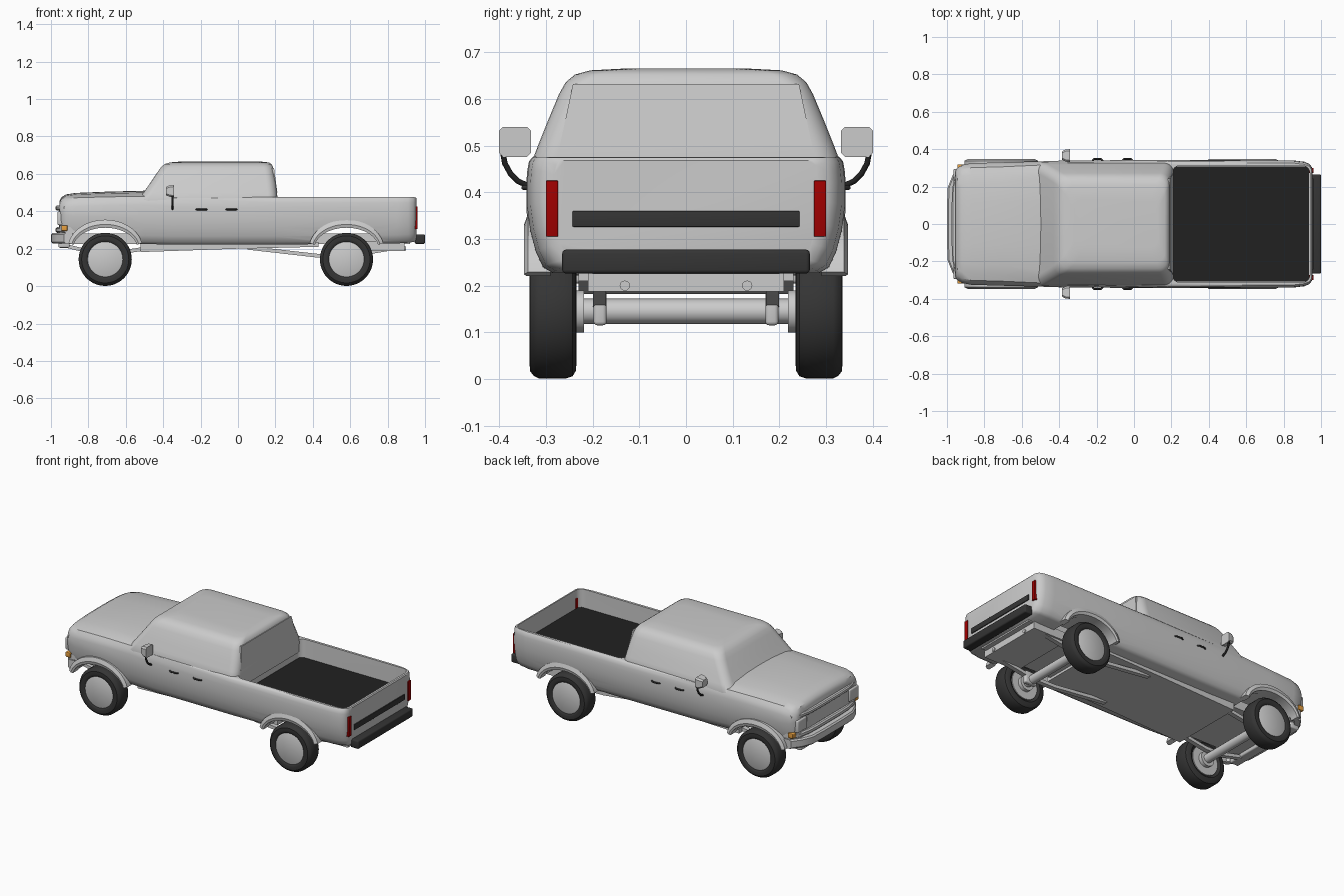
import bpy, bmesh, math
from mathutils import Vector

if "Cube" in bpy.data.objects:
    bpy.data.objects.remove(bpy.data.objects["Cube"])


def material(name, rgb):
    m = bpy.data.materials.new(name)
    m.diffuse_color = (*rgb, 1)
    m.use_nodes = True
    m.node_tree.nodes["Principled BSDF"].inputs["Base Color"].default_value = m.diffuse_color
    return m


BLACK = material("black", (0.015, 0.015, 0.015))
RUBBER = material("rubber", (0.035, 0.035, 0.035))
RED = material("red", (0.35, 0.0, 0.0))
AMBER = material("amber", (0.8, 0.35, 0.05))


def finish(name, bm, mat=None):
    bmesh.ops.recalc_face_normals(bm, faces=bm.faces)
    me = bpy.data.meshes.new(name)
    bm.to_mesh(me)
    bm.free()
    ob = bpy.data.objects.new(name, me)
    bpy.context.collection.objects.link(ob)
    if mat:
        me.materials.append(mat)
    return ob


def loft(name, rings, mat=None, closed=False):
    bm = bmesh.new()
    vs = [[bm.verts.new(p) for p in r] for r in rings]
    n = len(vs[0])
    pairs = list(zip(vs, vs[1:])) + ([(vs[-1], vs[0])] if closed else [])
    for a, b in pairs:
        for i in range(n):
            bm.faces.new((a[i], a[(i + 1) % n], b[(i + 1) % n], b[i]))
    if not closed:
        bm.faces.new(vs[0])
        bm.faces.new(vs[-1])
    return finish(name, bm, mat)


def box(name, x, y, z, bevel=0.0, mat=None):
    bm = bmesh.new()
    bmesh.ops.create_cube(bm, size=1)
    for v in bm.verts:
        v.co = Vector([(r[0] + r[1]) / 2 + c * (r[1] - r[0]) for r, c in zip((x, y, z), v.co)])
    if bevel:
        bmesh.ops.bevel(bm, geom=bm.edges[:], offset=bevel, segments=3, profile=0.5, affect='EDGES')
    return finish(name, bm, mat)


def tube(name, pts, r, mat=None):
    cu = bpy.data.curves.new(name, 'CURVE')
    cu.dimensions = '3D'
    cu.bevel_depth, cu.bevel_resolution, cu.use_fill_caps = r, 4, True
    sp = cu.splines.new('POLY')
    sp.points.add(len(pts) - 1)
    for p, c in zip(sp.points, pts):
        p.co = (*c, 1)
    tmp = bpy.data.objects.new(name, cu)
    bpy.context.collection.objects.link(tmp)
    bm = bmesh.new()
    bm.from_mesh(tmp.to_mesh())
    bpy.data.objects.remove(tmp)
    return finish(name, bm, mat)


def lathe(name, prof, x, z, side, mat=None, n=48):
    """Spin (radius, y) points around an axle line."""
    return loft(name, [[(x + r * math.cos(t * math.tau / n), side * y, z + r * math.sin(t * math.tau / n))
                        for t in range(n)] for r, y in prof], mat)


def plan_bar(name, front, depth, z0, z1, mat=None):
    """Bar that follows a mirrored plan curve of (x, y) points across the nose."""
    pts = [(x, -y) for x, y in reversed(front)] + list(front)
    e = min(0.008, (z1 - z0) / 4)
    sec = [(depth, z0), (e, z0), (0, z0 + e), (0, z1 - e), (e, z1), (depth, z1)]
    return loft(name, [[(x + dx, y, z) for dx, z in sec] for x, y in pts], mat)


def cut(ob, cutter):
    cutter.hide_render = True
    m = ob.modifiers.new("cut", 'BOOLEAN')
    m.operation, m.solver, m.object = 'DIFFERENCE', 'EXACT', cutter
    bpy.context.view_layer.objects.active = ob
    bpy.ops.object.modifier_apply(modifier=m.name)
    bpy.data.objects.remove(cutter)


# Lower body: lofted sections (x, half width, bottom, top, shoulder, crown)
def section(x, w, zb, zt, s, crown):
    h = [(0, zb), (0.84 * w, zb), (0.9 * w, zb + 0.012), (0.945 * w, zb + 0.045), (0.98 * w, zb + 0.09),
         (w, zb + 0.14), (w, zt - 0.055), (w - 0.15 * s, zt - 0.03), (w - 0.4 * s, zt - 0.01),
         (w - s, zt), (w - 1.8 * s, zt + 0.5 * crown), (0.35 * w, zt + 0.9 * crown), (0, zt + crown)]
    return [(x, y, z) for y, z in h] + [(x, -y, z) for y, z in h[-2:0:-1]]


body = loft("lower_body", [section(*s) for s in [
    (-0.955, 0.285, 0.26, 0.445, 0.06, 0.01), (-0.945, 0.30, 0.25, 0.465, 0.06, 0.01),
    (-0.92, 0.315, 0.24, 0.475, 0.06, 0.015), (-0.87, 0.325, 0.235, 0.482, 0.06, 0.016),
    (-0.7, 0.33, 0.23, 0.487, 0.06, 0.018), (-0.5, 0.335, 0.225, 0.49, 0.05, 0.02),
    (-0.35, 0.34, 0.222, 0.482, 0.03, 0.01), (0.18, 0.342, 0.222, 0.476, 0.014, 0),
    (0.85, 0.34, 0.228, 0.476, 0.014, 0), (0.91, 0.333, 0.232, 0.476, 0.014, 0),
    (0.937, 0.322, 0.236, 0.476, 0.014, 0), (0.95, 0.305, 0.24, 0.474, 0.014, 0),
    (0.955, 0.285, 0.245, 0.468, 0.014, 0)]])


# Rounded rectangle ring used by the cab and the bed opening
def ring(z, x0, x1, w, r, k=7):
    out = []
    for i, (cx, cy) in enumerate([(x1 - r, w - r), (x0 + r, w - r), (x0 + r, r - w), (x1 - r, r - w)]):
        for j in range(k):
            a = (i + j / (k - 1)) * math.pi / 2
            out.append((cx + r * math.cos(a), cy + r * math.sin(a), z))
    return out


# Open bed and wheel arches
cut(body, loft("bed_cutter", [ring(z, 0.205, 0.94, 0.312, 0.04) for z in (0.36, 0.6)]))
WHEELS = {"front": -0.71, "rear": 0.58}


def arch(x, rx, rz, y, n=32):
    return [(x + rx * math.cos(t * math.tau / n), y, 0.2 + rz * math.sin(t * math.tau / n)) for t in range(n)]


for end, x in WHEELS.items():
    cut(body, loft("arch_cutter", [arch(x, 0.175, 0.115, y) for y in (-0.5, 0.5)]))
box("bed_floor", (0.21, 0.936), (-0.308, 0.308), (0.355, 0.365), 0, BLACK)

# Cab: rounded rings stacked upward
loft("cab", [ring(*r) for r in [
    (0.40, -0.53, 0.212, 0.325, 0.05), (0.465, -0.53, 0.212, 0.33, 0.05), (0.50, -0.505, 0.208, 0.317, 0.05),
    (0.55, -0.47, 0.203, 0.297, 0.05), (0.61, -0.43, 0.193, 0.272, 0.05), (0.635, -0.412, 0.188, 0.258, 0.05),
    (0.652, -0.393, 0.179, 0.238, 0.05), (0.661, -0.365, 0.165, 0.205, 0.05), (0.665, -0.32, 0.13, 0.13, 0.05)]])

# Rear window pane
loft("rear_window", [[(0.2 + d, -0.27, 0.5), (0.2 + d, 0.27, 0.5), (0.182 + d, 0.242, 0.632),
                      (0.182 + d, -0.242, 0.632)] for d in (0, 0.0105)])

# Nose: grille, frame bars, bumper
NOSE = [(-0.975, 0.1), (-0.972, 0.19), (-0.955, 0.27), (-0.93, 0.31)]
plan_bar("grille_top_bar", NOSE, 0.06, 0.405, 0.43)
plan_bar("grille_bottom_bar", NOSE, 0.06, 0.285, 0.315)
plan_bar("grille_panel", [(x + 0.018, y - 0.005) for x, y in NOSE], 0.05, 0.31, 0.41)
plan_bar("front_bumper", [(-1.0, 0.1), (-0.996, 0.195), (-0.97, 0.26), (-0.93, 0.315)], 0.045, 0.228, 0.283)
box("front_valance", (-0.96, -0.9), (-0.26, 0.26), (0.205, 0.25), 0.008)

# Rear: bumper, tailgate strip, sill panel
box("rear_bumper", (0.945, 1.0), (-0.265, 0.265), (0.226, 0.277), 0.008, RUBBER)
box("tailgate_strip", (0.945, 0.96), (-0.243, 0.243), (0.326, 0.36), 0.002, RUBBER)
box("rear_sill", (0.66, 0.89), (-0.21, 0.21), (0.187, 0.24))

# Underbody plate
loft("underbody", [[(x, y, z) for x, z in [(-0.52, 0.235), (-0.52, 0.182), (0, 0.2), (0.43, 0.21), (0.43, 0.235)]]
                   for y in (-0.23, 0.23)])
box("inner_chassis", (-0.93, 0.92), (-0.2, 0.2), (0.225, 0.28))

# Parts repeated on both sides
TYRE = [(0.09, 0.325), (0.097, 0.332), (0.108, 0.335), (0.126, 0.334), (0.136, 0.326), (0.142, 0.315),
        (0.142, 0.258), (0.137, 0.243), (0.126, 0.236), (0.105, 0.234), (0.09, 0.245)]
for s, side in ((-1, "right"), (1, "left")):
    for end, x in WHEELS.items():
        lathe(f"{end}_{side}_tyre", TYRE, x, 0.143, s, RUBBER)
        lathe(f"{end}_{side}_rim", [(0.088, 0.24), (0.094, 0.329), (0.088, 0.332)], x, 0.143, s)
        lathe(f"{end}_{side}_hub", [(0.045, 0.218), (0.045, 0.25)], x, 0.145, s, n=24)
        # Flared lip around the arch
        lip = []
        for j in range(25):
            a = math.pi * (0.06 + 0.88 * j / 24)
            lip.append([(x + rx * math.cos(a), s * y, 0.2 + rz * math.sin(a)) for rx, rz, y in
                        [(0.172, 0.112, 0.29), (0.172, 0.112, 0.342), (0.182, 0.13, 0.347),
                         (0.2, 0.155, 0.338), (0.2, 0.155, 0.29)]])
        loft(f"{end}_{side}_flare", lip)
    # Leaf springs and hangers
    for end, pts in (("rear", [(0.05, 0.205), (0.42, 0.163), (0.58, 0.16), (0.88, 0.21)]),
                     ("front", [(-0.92, 0.215), (-0.76, 0.175), (-0.66, 0.175), (-0.5, 0.2)])):
        loft(f"{end}_{side}_spring", [[(x, s * (0.185 + a), z + b) for a, b in
                                       ((-0.014, -0.01), (0.014, -0.01), (0.014, 0.01), (-0.014, 0.01))]
                                      for x, z in pts])
    box(f"{side}_spring_clamp", (0.55, 0.63), sorted((s * 0.17, s * 0.198)), (0.115, 0.19), 0.008)
    tube(f"{side}_sill_plug", [(0.88, s * 0.131, 0.2), (0.897, s * 0.131, 0.2)], 0.011)
    # Lamps
    box(f"{side}_tail_light", (0.935, 0.961), sorted((s * 0.274, s * 0.3)), (0.305, 0.425), 0.002, RED)
    box(f"{side}_headlight", (-0.965, -0.92), sorted((s * 0.205, s * 0.295)), (0.325, 0.4), 0.008)
    box(f"{side}_indicator", (-0.945, -0.912), sorted((s * 0.26, s * 0.319)), (0.295, 0.325), 0.004, AMBER)
    # Mirror on a curved arm
    loft(f"{side}_mirror", [[(x, s * (0.366 + dy), 0.508 + dz) for dy, dz in
                             [(-a, -b + c), (-a + c, -b), (a - c, -b), (a, -b + c),
                              (a, b - c), (a - c, b), (-a + c, b), (-a, b - c)]]
                            for x, a, b, c in [(-0.385, 0.022, 0.022, 0.008), (-0.365, 0.033, 0.031, 0.01),
                                               (-0.342, 0.034, 0.032, 0.008)]])
    tube(f"{side}_mirror_arm", [(-0.35, s * y, z) for y, z in
                                [(0.392, 0.485), (0.388, 0.462), (0.376, 0.44), (0.36, 0.424), (0.335, 0.412)]],
         0.006, BLACK)
    # Door handles
    for i, x in enumerate((-0.195, -0.035)):
        tube(f"{side}_door_handle_{i + 1}", [(x + dx, s * y, 0.41) for dx, y in
                                             [(-0.028, 0.338), (-0.018, 0.348), (0.018, 0.348), (0.028, 0.338)]],
             0.005, RUBBER)

# Axles
for end, x in WHEELS.items():
    tube(f"{end}_axle", [(x, -0.235, 0.145), (x, 0.235, 0.145)], 0.027)

# Smooth shading with sharp creases
for ob in bpy.context.scene.objects:
    ob.select_set(ob.type == 'MESH')
bpy.context.view_layer.objects.active = body
bpy.ops.object.shade_smooth_by_angle(angle=math.radians(35))
